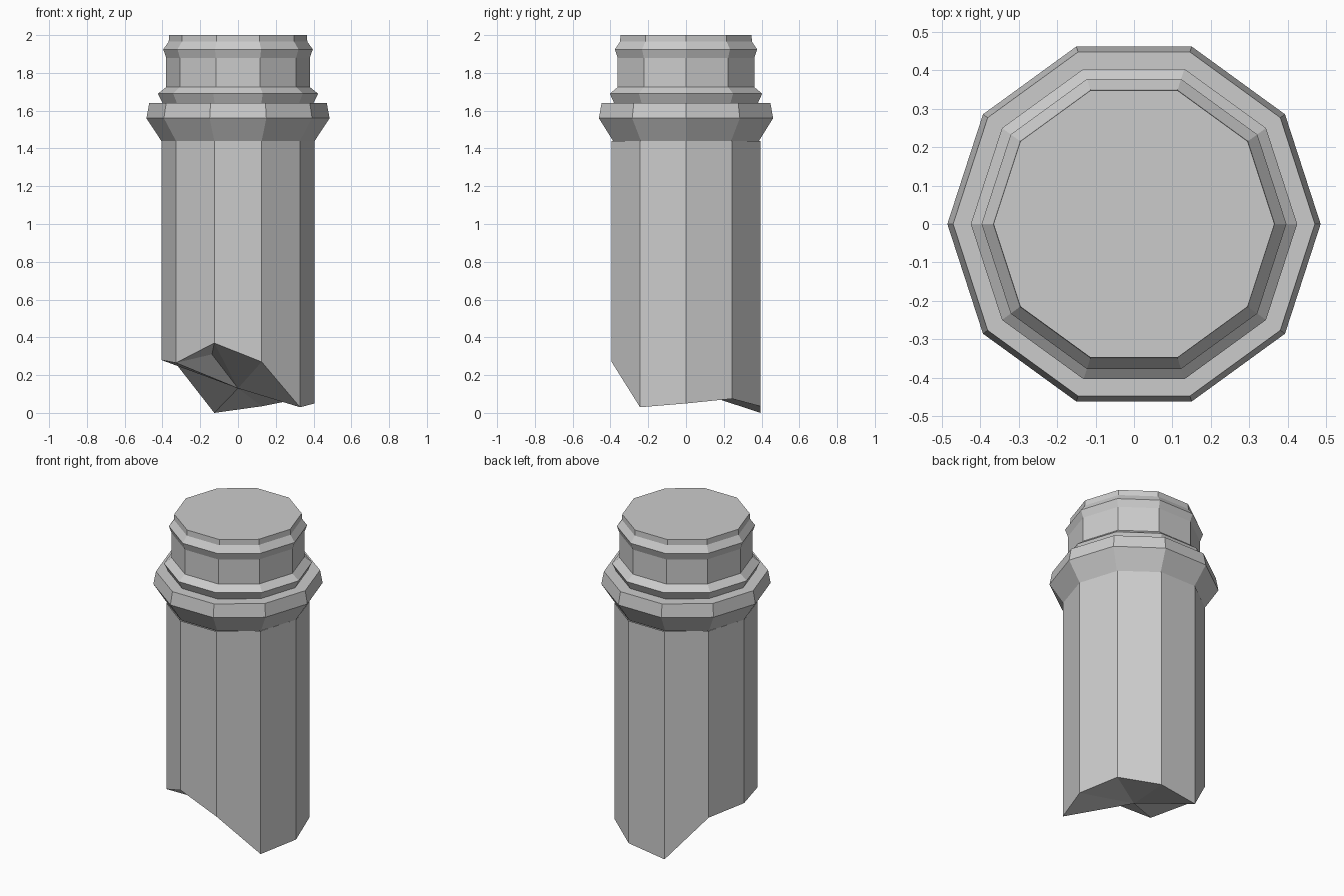
import bpy, bmesh
from math import cos, sin, tau

SIDES = 10

cube = bpy.data.objects.get("Cube")
if cube:
    bpy.data.objects.remove(cube, do_unlink=True)

stone = bpy.data.materials.new("grey stone")
stone.use_nodes = True
grey = (0.6, 0.6, 0.6, 1)
stone.diffuse_color = grey
bsdf = next(n for n in stone.node_tree.nodes if n.type == 'BSDF_PRINCIPLED')
bsdf.inputs["Base Color"].default_value = grey


def ring(bm, radius, heights, y_scale=1.0):
    """Ten-sided ring; heights is one z or one z per corner."""
    if not isinstance(heights, (list, tuple)):
        heights = [heights] * SIDES
    return [bm.verts.new((radius * cos(tau * i / SIDES),
                          radius * y_scale * sin(tau * i / SIDES), z))
            for i, z in enumerate(heights)]


def bridge(bm, low, high):
    for i in range(SIDES):
        j = (i + 1) % SIDES
        bm.faces.new((low[i], low[j], high[j], high[i]))


def finish(bm, name):
    mesh = bpy.data.meshes.new(name)
    bm.to_mesh(mesh)
    bm.free()
    mesh.materials.append(stone)
    obj = bpy.data.objects.new(name, mesh)
    bpy.context.collection.objects.link(obj)


def lathe(name, profile, cap=False):
    bm = bmesh.new()
    rings = [ring(bm, r, z) for r, z in profile]
    for low, high in zip(rings, rings[1:]):
        bridge(bm, low, high)
    if cap:
        bm.faces.new(rings[-1])
    finish(bm, name)


# Shaft with a jagged broken lower end
bm = bmesh.new()
broken = [0.05, 0.075, 0.035, 0.0, 0.26, 0.28, 0.265, 0.37, 0.27, 0.03]
low = ring(bm, 0.406, broken, 1.02)
high = ring(bm, 0.406, 1.44, 1.02)
bridge(bm, low, high)

# Rough break surface: a fan with one chipped facet
hub = bm.verts.new((0, 0, 0.13))
fan = [bm.faces.new((low[(i + 1) % SIDES], low[i], hub)) for i in range(SIDES)]
chip = bmesh.ops.poke(bm, faces=[fan[6]])
chip["verts"][0].co.z = 0.31
finish(bm, "broken_shaft")

# Flared collar with a flat ledge
lathe("collar", [(0.406, 1.44), (0.485, 1.56), (0.47, 1.64), (0.40, 1.64)])

# Neck with a lower bead and a lip at the top
lathe("neck", [(0.40, 1.64), (0.424, 1.69), (0.38, 1.725), (0.38, 1.88),
               (0.396, 1.925), (0.367, 1.965), (0.365, 2.0)], cap=True)
